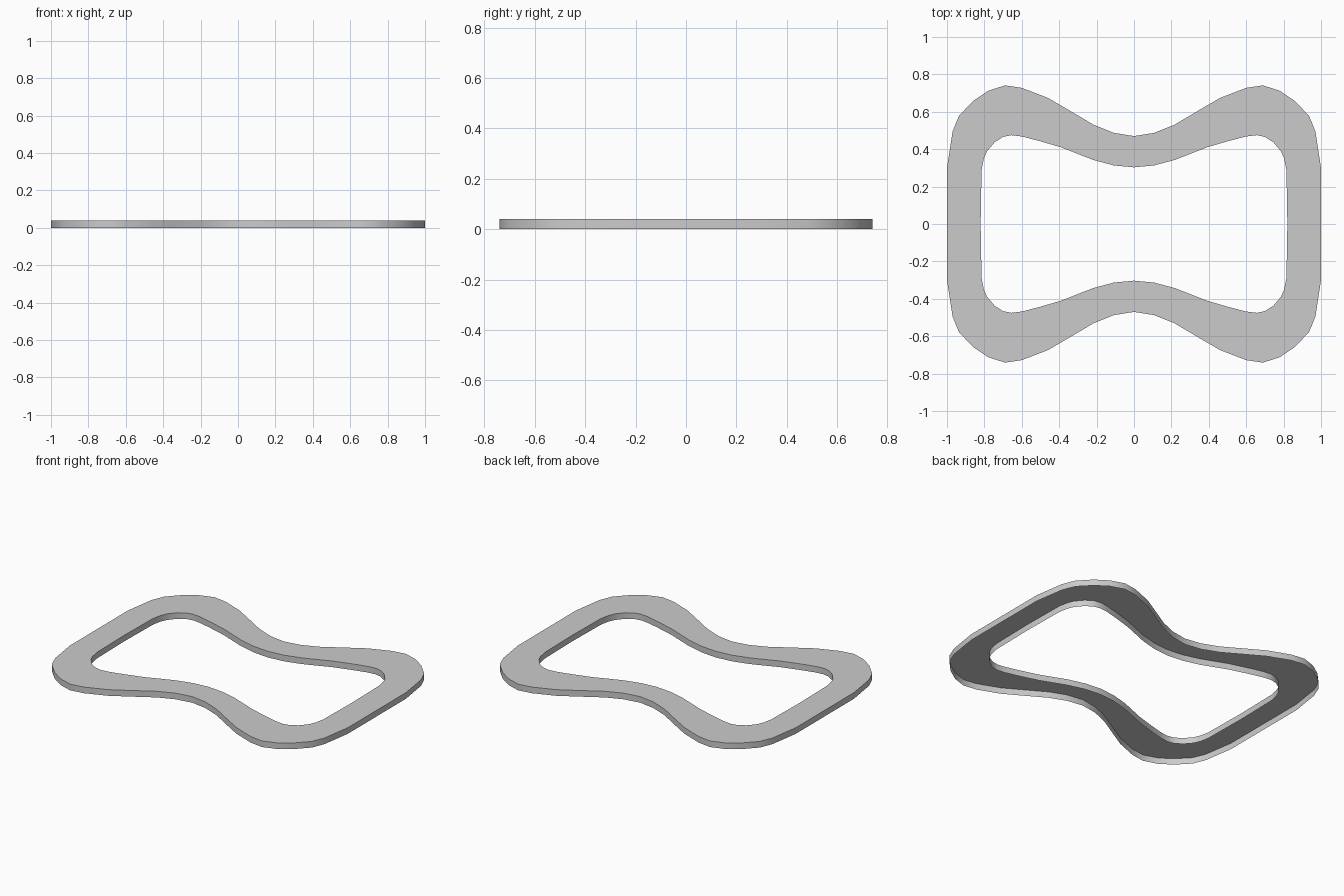
import bpy, bmesh, math

if "Cube" in bpy.data.objects:
    bpy.data.objects.remove(bpy.data.objects["Cube"])

HEIGHT = 0.04

# Quarter outlines from the waist (x = 0) round to the side (y = 0)
OUTER = [(0, .47), (.107, .487), (.215, .53), (.35, .61), (.46, .674), (.60, .728),
         (.69, .741), (.78, .712), (.86, .658), (.936, .578), (.97, .495), (1, .30), (1, 0)]
INNER = [(0, .303), (.107, .313), (.22, .343), (.39, .41), (.51, .445), (.60, .468),
         (.655, .475), (.70, .466), (.745, .437), (.785, .39), (.803, .35), (.815, .29), (.82, 0)]


def full_loop(quarter):
    """Mirror a quarter outline into a closed loop."""
    half = quarter + [(x, -y) for x, y in quarter[-2::-1]]
    return half + [(-x, y) for x, y in half[-2:0:-1]]


# Open-bottomed frame: outer wall, flat top and inner wall
bm = bmesh.new()
outer, inner = full_loop(OUTER), full_loop(INNER)
rings = [[bm.verts.new((x, y, z)) for x, y in loop]
         for loop, z in ((outer, 0), (outer, HEIGHT), (inner, HEIGHT), (inner, 0))]
n = len(outer)
for a, b in zip(rings, rings[1:]):
    for i in range(n):
        j = (i + 1) % n
        # outlines run clockwise, so this order faces outward and up
        bm.faces.new((a[i], b[i], b[j], a[j]))
bm.normal_update()
if sum(f.normal.z for f in bm.faces) < 0:
    bmesh.ops.reverse_faces(bm, faces=bm.faces[:])

mesh = bpy.data.meshes.new("waisted_frame")
bm.to_mesh(mesh)
bm.free()
frame = bpy.data.objects.new("waisted_frame", mesh)
bpy.context.collection.objects.link(frame)

# Smooth walls with crisp top edges
bpy.context.view_layer.objects.active = frame
frame.select_set(True)
bpy.ops.object.shade_smooth_by_angle(angle=math.radians(30))
